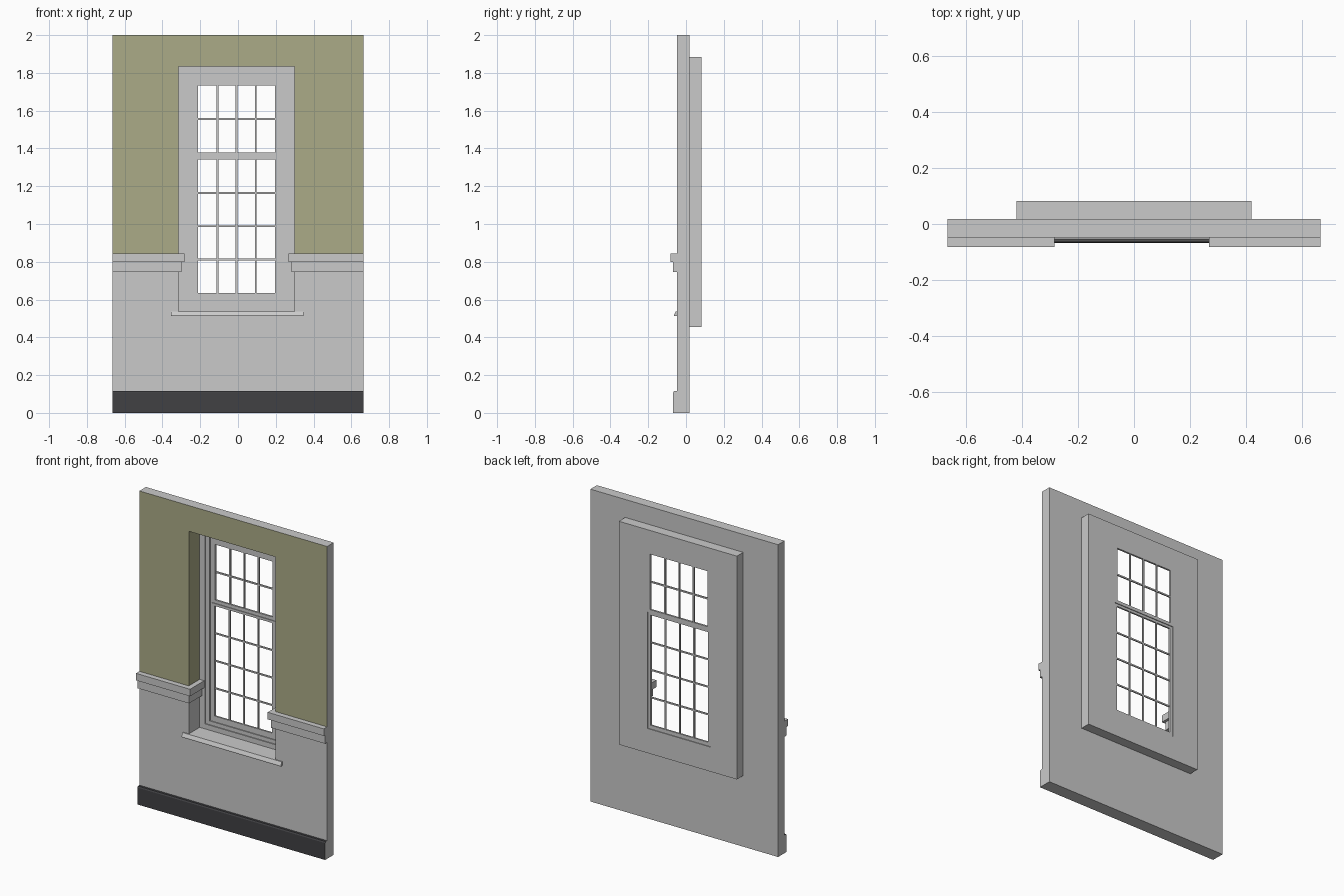
import bpy, bmesh
from mathutils import Vector

if "Cube" in bpy.data.objects:
    bpy.data.objects.remove(bpy.data.objects["Cube"])

def material(name, rgb):
    m = bpy.data.materials.new(name)
    m.diffuse_color = (*rgb, 1)
    m.use_nodes = True
    m.node_tree.nodes["Principled BSDF"].inputs["Base Color"].default_value = m.diffuse_color
    return m

GREY = material("pale_grey", (0.59, 0.59, 0.59))
OLIVE = material("olive_paint", (0.41, 0.41, 0.245))
DARK = material("dark_skirting", (0.052, 0.052, 0.057))

CX = -0.0075            # centre line of the window
BACK = 0.082            # rearmost plane
FRAME_Y = 0.062         # face of the flat window surround

def finish(bm, name, mats=(GREY,), rule=None):
    bmesh.ops.recalc_face_normals(bm, faces=bm.faces)
    bm.normal_update()
    if rule:
        for f in bm.faces:
            f.material_index = rule(f)
    me = bpy.data.meshes.new(name)
    bm.to_mesh(me)
    bm.free()
    for m in mats:
        me.materials.append(m)
    ob = bpy.data.objects.new(name, me)
    bpy.context.collection.objects.link(ob)
    return ob

def add_prism(bm, pts, axis, a, b):
    """Extrude a 2D outline: axis 'z' uses (x, y), axis 'x' uses (y, z)."""
    put = (lambda p, t: (p[0], p[1], t)) if axis == 'z' else (lambda p, t: (t, p[0], p[1]))
    lo = [bm.verts.new(put(p, a)) for p in pts]
    hi = [bm.verts.new(put(p, b)) for p in pts]
    bm.faces.new(lo)
    bm.faces.new(hi)
    n = len(pts)
    for i in range(n):
        j = (i + 1) % n
        bm.faces.new((lo[i], lo[j], hi[j], hi[i]))

def add_box(bm, x0, x1, y0, y1, z0, z1):
    add_prism(bm, [(x0, y0), (x1, y0), (x1, y1), (x0, y1)], 'z', z0, z1)

def add_ring(bm, loops):
    """Closed surface joining a cycle of upright rectangles ((x0, x1, z0, z1), y)."""
    rows = [[bm.verts.new(c) for c in ((r[0], y, r[2]), (r[1], y, r[2]),
                                       (r[1], y, r[3]), (r[0], y, r[3]))] for r, y in loops]
    for i, a in enumerate(rows):
        b = rows[(i + 1) % len(rows)]
        for k in range(4):
            j = (k + 1) % 4
            bm.faces.new((a[k], a[j], b[j], b[k]))

def window_rect(hw, z0, z1):
    return (CX - hw, CX + hw, z0, z1)

OPENING = window_rect(0.3075, 0.53, 1.835)
SASH_HOLE = window_rect(0.222, 0.612, 1.757)

# Wall with deep window reveal and raised block behind; upper wall painted olive
WALL = (-0.665, 0.665, 0, 2)
BLOCK = (-0.418, 0.418, 0.455, 1.885)
bm = bmesh.new()
add_ring(bm, [(WALL, -0.048), (OPENING, -0.048), (OPENING, 0.076), (SASH_HOLE, 0.076),
              (SASH_HOLE, BACK), (BLOCK, BACK), (BLOCK, 0.018), (WALL, 0.018)])
bmesh.ops.bisect_plane(bm, geom=bm.verts[:] + bm.edges[:] + bm.faces[:],
                       plane_co=(0, 0, 0.845), plane_no=(0, 0, 1))

def wall_paint(f):
    c = f.calc_center_median()
    front = f.normal.y < -0.9 and c.y < 0
    reveal = abs(f.normal.y) < 0.1 and abs(c.x) < 0.32 and c.z < 1.84 and c.y < 0.05
    return 1 if c.z > 0.845 and (front or reveal) else 0

finish(bm, "wall", (GREY, OLIVE), wall_paint)

# Stepped window frame
steps = [window_rect(0.27, 0.57, 1.795), window_rect(0.253, 0.584, 1.782),
         window_rect(0.238, 0.597, 1.77), SASH_HOLE]
depths = [FRAME_Y, 0.068, 0.064, 0.07]
bm = bmesh.new()
loops = [(OPENING, 0.076), (OPENING, FRAME_Y)]
for i, r in enumerate(steps):
    loops.append((r, depths[i]))
    if i < 3:
        loops.append((r, depths[i + 1]))
loops.append((SASH_HOLE, 0.076))
add_ring(bm, loops)
finish(bm, "window_frame")

# Sashes with glazing bars
def sash(name, z0, z1, pane0, pane1, rows, y0, y1):
    hw, bar = 0.2035, 0.0095
    outer, inner = window_rect(0.222, z0, z1), window_rect(hw, pane0, pane1)
    bm = bmesh.new()
    add_ring(bm, [(outer, y0), (inner, y0), (inner, y1), (outer, y1)])
    for i in range(1, 4):
        x = CX - hw + 2 * hw * i / 4
        add_box(bm, x - bar / 2, x + bar / 2, y0 + 0.002, y1 - 0.001, pane0, pane1)
    for i in range(1, rows):
        z = pane0 + (pane1 - pane0) * i / rows
        add_box(bm, CX - hw, CX + hw, y0 + 0.0025, y1 - 0.0015, z - bar / 2, z + bar / 2)
    finish(bm, name)

sash("upper_sash", 1.357, 1.757, 1.378, 1.733, 2, 0.070, BACK)
sash("lower_sash", 0.612, 1.357, 0.636, 1.341, 4, 0.066, 0.077)

# Dado rails: run along the wall and return into the reveal on both sides
for side, label in ((-1, "left"), (1, "right")):
    bm = bmesh.new()
    edge = CX + side * 0.3075
    for reach, y, z0, z1 in ((0.275, -BACK, 0.80, 0.845), (0.291, -0.069, 0.745, 0.80)):
        tip = CX + side * reach
        add_prism(bm, [(side * 0.665, y), (tip, y), (tip, FRAME_Y), (edge, FRAME_Y),
                       (edge, -0.048), (side * 0.665, -0.048)], 'z', z0, z1)
    finish(bm, label + "_dado_rail")

# Window sill: board inside the opening and a nosing in front
bm = bmesh.new()
add_box(bm, OPENING[0], OPENING[1], -0.048, FRAME_Y, 0.53, 0.538)
add_prism(bm, [(-0.048, 0.512), (-0.064, 0.512), (-0.064, 0.518), (-0.054, 0.538),
               (-0.048, 0.538)], 'x', -0.355, 0.348)
finish(bm, "window_sill")

# Skirting board: dark front and top, plain ends
bm = bmesh.new()
add_prism(bm, [(-0.048, 0), (-0.068, 0), (-0.068, 0.108), (-0.063, 0.116),
               (-0.048, 0.116)], 'x', -0.665, 0.665)
finish(bm, "skirting_board", (GREY, DARK),
       lambda f: 1 if abs(f.normal.x) < 0.5 and f.normal.z > -0.5 else 0)
